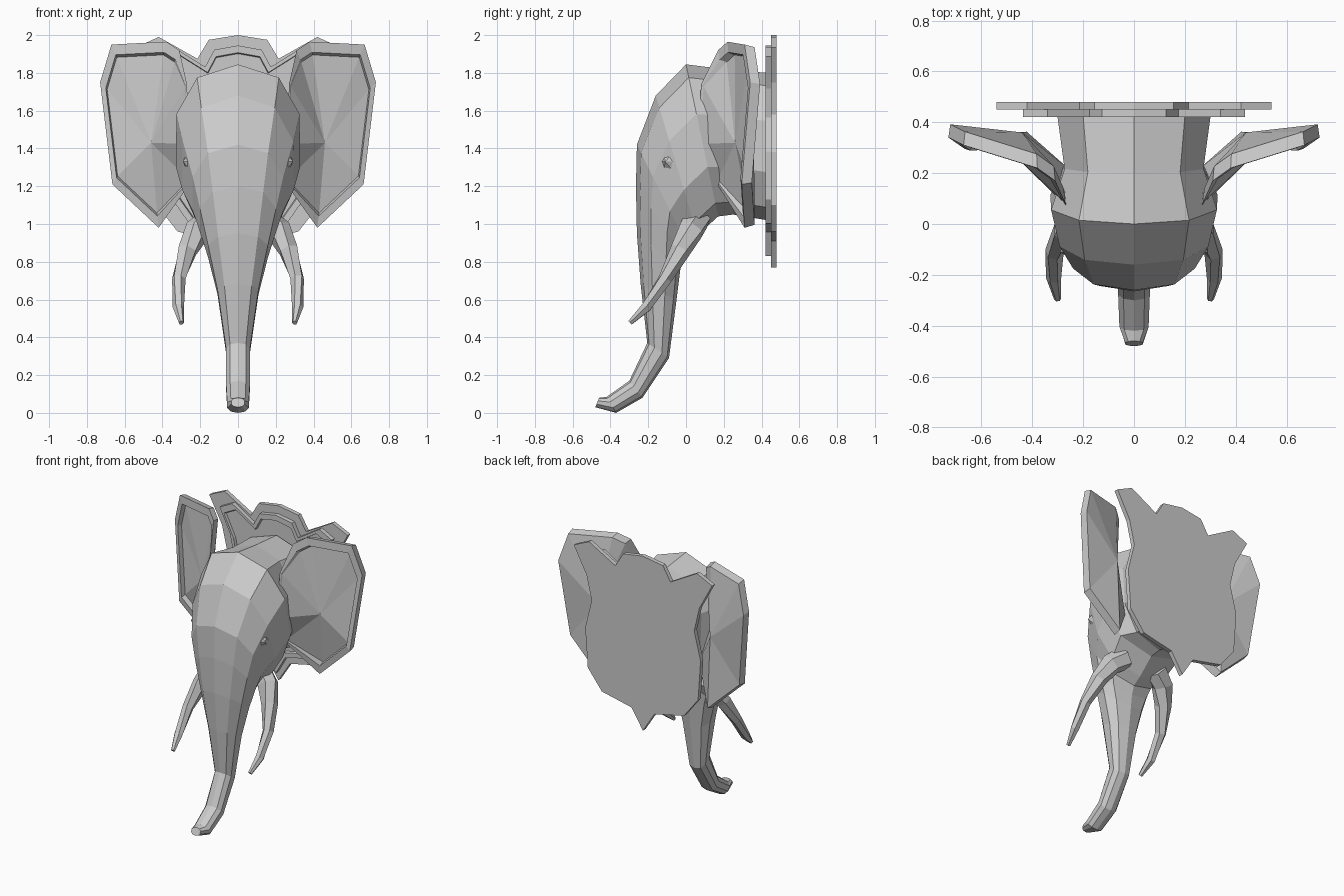
import bpy, bmesh
from math import sin, cos, pi, copysign
from mathutils import Vector

if "Cube" in bpy.data.objects:
    bpy.data.objects.remove(bpy.data.objects["Cube"])


def make(name, rings, tips=(None, None), mirror=False):
    """Loft closed rings; each end is an n-gon or a fan to a tip point."""
    bm = bmesh.new()
    vs = [[bm.verts.new(p) for p in r] for r in rings]
    n = len(rings[0])
    for a, b in zip(vs, vs[1:]):
        for i in range(n):
            j = (i + 1) % n
            bm.faces.new((a[i], a[j], b[j], b[i]))
    for ring, tip in zip((vs[0], vs[-1]), tips):
        if tip is None:
            bm.faces.new(ring)
        else:
            t = bm.verts.new(tip)
            for i in range(n):
                bm.faces.new((ring[i], ring[(i + 1) % n], t))
    bmesh.ops.recalc_face_normals(bm, faces=bm.faces)
    me = bpy.data.meshes.new(name)
    bm.to_mesh(me)
    bm.free()
    ob = bpy.data.objects.new(name, me)
    bpy.context.collection.objects.link(ob)
    if mirror:
        ob.modifiers.new("mirror", 'MIRROR').use_mirror_merge = False
    return ob


def power(v, e):
    return copysign(abs(v) ** e, v)


# Head and trunk: one loft, rings fan from the neck round to the trunk tip
# (front y, front z, back y, back z, half width)
sections = [
    (0.43, 1.80, 0.43, 1.02, 0.315),
    (0.20, 1.82, 0.25, 1.05, 0.285),
    (0.00, 1.845, 0.17, 1.04, 0.34),
    (-0.16, 1.68, 0.06, 0.94, 0.305),
    (-0.26, 1.42, 0.00, 0.90, 0.25),
    (-0.265, 1.20, -0.02, 0.84, 0.21),
    (-0.26, 0.95, -0.03, 0.76, 0.165),
    (-0.24, 0.68, -0.05, 0.60, 0.113),
    (-0.205, 0.37, -0.09, 0.29, 0.066),
    (-0.30, 0.17, -0.23, 0.08, 0.065),
    (-0.42, 0.085, -0.37, 0.0, 0.06),
    (-0.46, 0.08, -0.48, 0.03, 0.036),
]
rings = []
for k, (fy, fz, by, bz, w) in enumerate(sections):
    f, b = Vector((0, fy, fz)), Vector((0, by, bz))
    c, v = (f + b) / 2, (f - b) / 2
    ring = []
    for a in (2 * pi * i / 10 for i in range(10)):
        wide = 0.65 if k in (2, 3) and cos(a) < 0 else 0.85   # fuller cheeks
        ring.append(c + v * power(cos(a), 0.9) + Vector((w * power(sin(a), wide), 0, 0)))
    rings.append(ring)
make("head_and_trunk", rings)

# Ears: dished, with a raised rim that fades out where they meet the head
rim = [Vector(p) for p in [
    (0.27, 0.08, 1.74), (0.31, 0.17, 1.92), (0.38, 0.22, 1.965), (0.67, 0.31, 1.95),
    (0.73, 0.34, 1.75), (0.665, 0.295, 1.21), (0.42, 0.31, 0.98), (0.25, 0.16, 1.22),
    (0.26, 0.06, 1.42)]]
mid = Vector((0.48, 0.24, 1.5))
at_head = (0, 7, 8)
inner = [p.lerp(mid, 0.03 if i in at_head else 0.12) for i, p in enumerate(rim)]
recess = [p.lerp(mid, 0.05 if i in at_head else 0.15)
          + Vector((0, 0.005 if i in at_head else 0.035, 0)) for i, p in enumerate(rim)]
back = [p.lerp(mid, 0.03) + Vector((0, 0.055, 0)) for p in rim]
make("ear", [back, rim, inner, recess],
     ((0.44, 0.36, 1.5), (0.46, 0.26, 1.43)), mirror=True)

# Tusks
path = [(0.13, 0.06, 1.03, 0.075), (0.215, 0.025, 0.965, 0.07), (0.268, -0.03, 0.86, 0.054),
        (0.313, -0.11, 0.71, 0.037), (0.316, -0.21, 0.56, 0.03), (0.30, -0.295, 0.478, 0.014)]
pts = [Vector(p[:3]) for p in path]
rings = []
for i, p in enumerate(pts):
    t = pts[min(i + 1, len(pts) - 1)] - pts[max(i - 1, 0)]
    q = t.to_track_quat('Z', 'Y')
    rings.append([p + q @ Vector((cos(k * pi / 3), sin(k * pi / 3), 0)) * path[i][3]
                  for k in range(6)])
make("tusk", rings, mirror=True)

# Eyes: almond-shaped lids
eye = Vector((0.262, -0.095, 1.33))
lid = [eye + Vector((0.02 * cos(a), 0.045 * cos(a), 0.05 * sin(a)))
       for a in (k * pi / 3 for k in range(6))]
make("eye", [lid], (eye + Vector((0.03, -0.015, 0)), eye - Vector((0.03, 0, 0))), mirror=True)

# Wall plaque: ornate outline with a smaller raised, rimmed panel
half = [(0.155, 1.975), (0.215, 1.875), (0.42, 1.99), (0.54, 1.935), (0.44, 1.75),
        (0.40, 1.58), (0.45, 1.38), (0.43, 1.10), (0.32, 0.96), (0.09, 0.91)]
outline = [(0, 2.0)] + half + [(0, 0.77)] + [(-x, z) for x, z in reversed(half)]


def loop(y, sx=1, sz=1):
    return [Vector((x * sx, y, 1.42 + (z - 1.42) * sz)) for x, z in outline]


make("plaque_base", [loop(0.48), loop(0.45)])
make("plaque_panel", [loop(0.455, 0.81, 0.905), loop(0.42, 0.81, 0.905),
                      loop(0.42, 0.75, 0.84), loop(0.44, 0.74, 0.83)])
